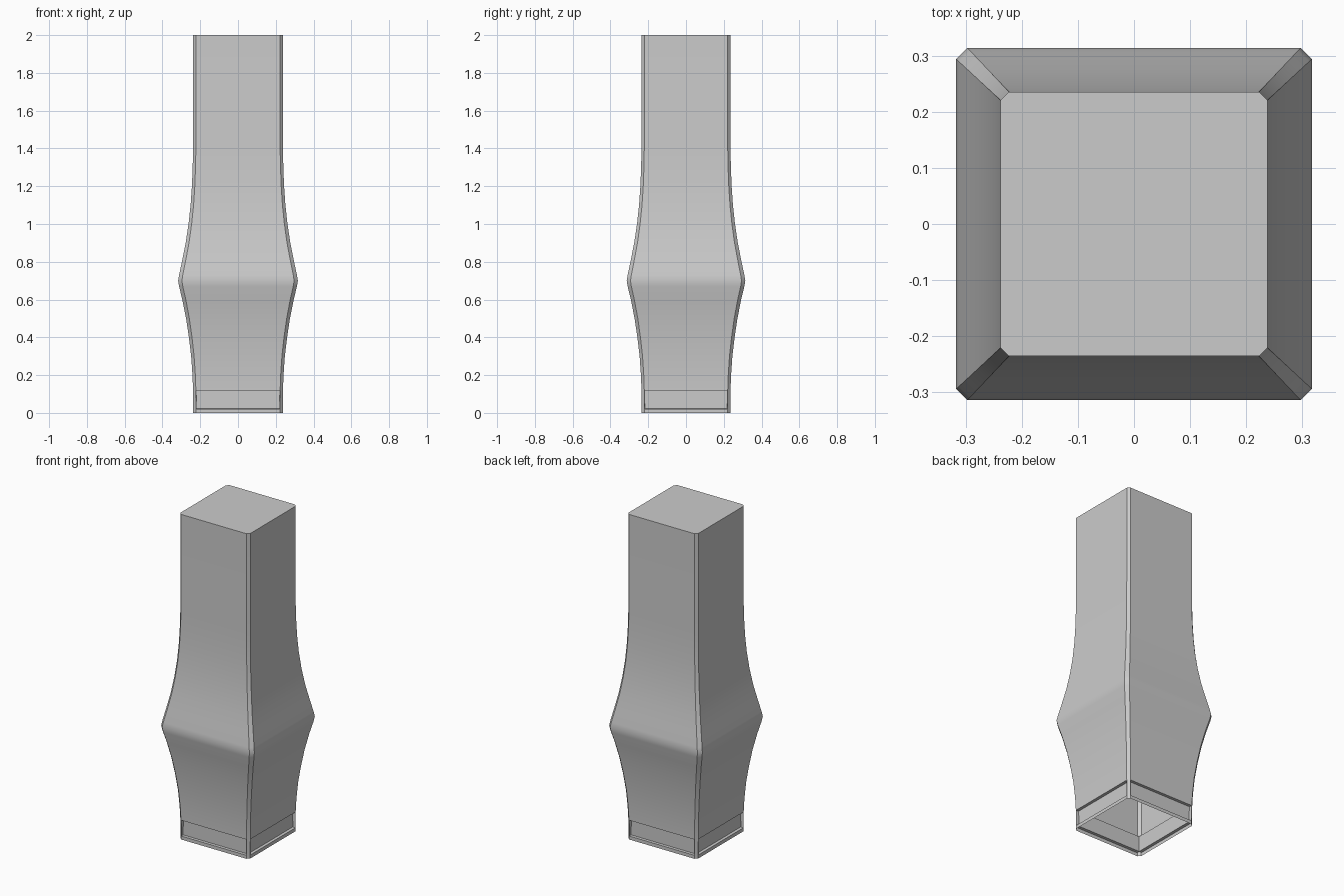
import bpy, bmesh, math

if "Cube" in bpy.data.objects:
    bpy.data.objects.remove(bpy.data.objects["Cube"])

# Half-width of the square column at each height
PROFILE = [(0, .237), (.02, .237), (.12, .238), (.2, .241), (.3, .248), (.4, .260),
           (.5, .275), (.6, .295), (.67, .312), (.7, .317), (.73, .312), (.8, .297),
           (.9, .277), (1.0, .262), (1.1, .251), (1.2, .244), (1.3, .240), (1.4, .238),
           (2.0, .238)]


def ring(bm, z, w):
    """Chamfered square section, counter-clockwise from above."""
    c = w - .015 * w / .238
    pts = [(w, -c), (w, c), (c, w), (-c, w), (-w, c), (-w, -c), (-c, -w), (c, -w)]
    return [bm.verts.new((x, y * .99, z)) for x, y in pts]


# Column shell: open underneath, flat cap on top
bm = bmesh.new()
rings = [ring(bm, z, w) for z, w in PROFILE]
panels = []
for k, (lo, hi) in enumerate(zip(rings, rings[1:])):
    for i in range(8):
        j = (i + 1) % 8
        f = bm.faces.new((lo[i], lo[j], hi[j], hi[i]))
        if k == 1 and i % 2 == 0:
            panels.append(f)
bm.faces.new(rings[-1])
bm.normal_update()

# Recessed panel at the foot of each side
bmesh.ops.inset_individual(bm, faces=panels, thickness=.002, depth=0)
bmesh.ops.inset_individual(bm, faces=panels, thickness=.0005, depth=-.018)

mesh = bpy.data.meshes.new("column_leg")
bm.to_mesh(mesh)
bm.free()
leg = bpy.data.objects.new("column_leg", mesh)
bpy.context.collection.objects.link(leg)
bpy.context.view_layer.objects.active = leg
leg.select_set(True)
bpy.ops.object.shade_smooth_by_angle(angle=math.radians(30))
